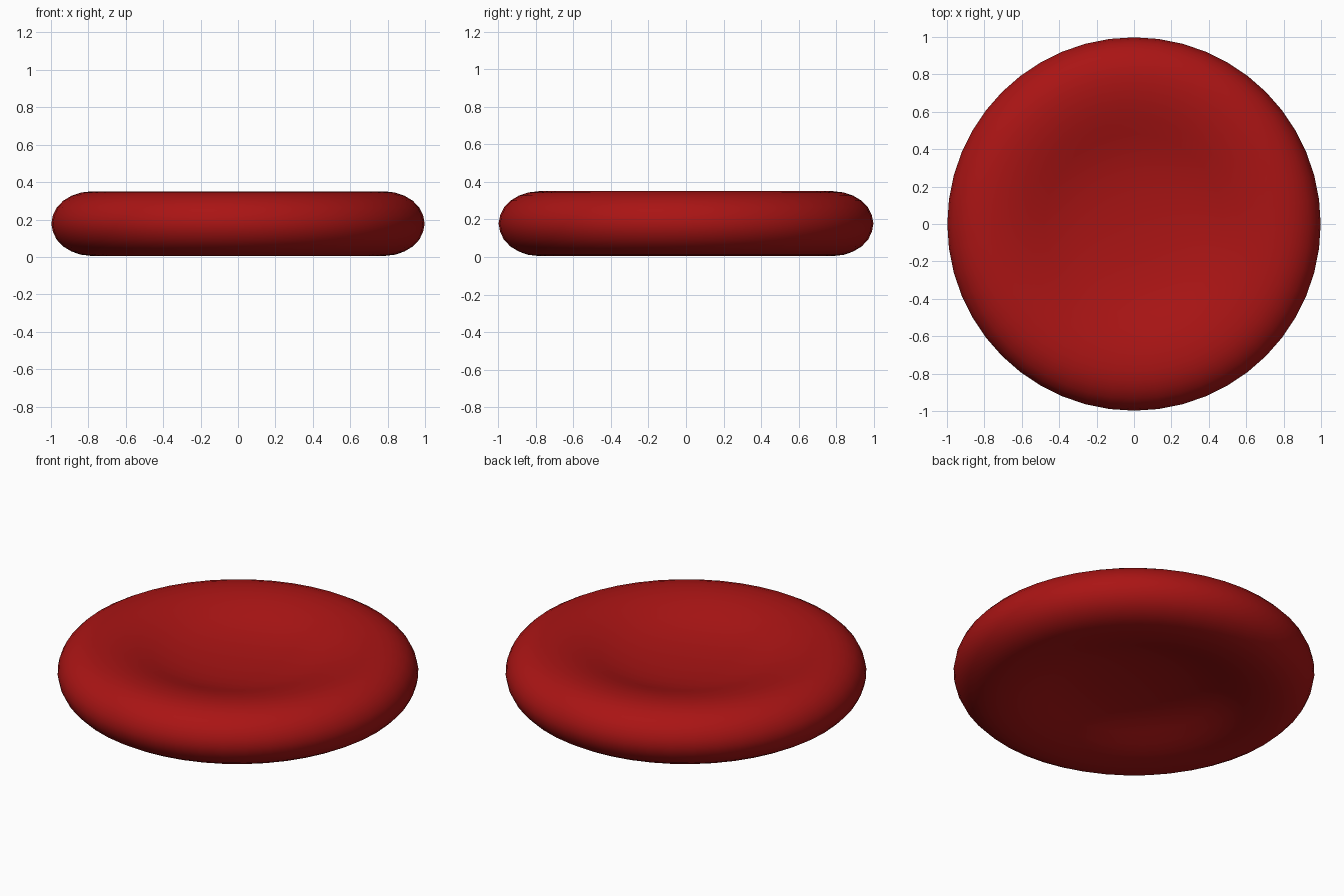
import bpy, bmesh, math

if "Cube" in bpy.data.objects:
    bpy.data.objects.remove(bpy.data.objects["Cube"])

MID = 0.178      # height of the middle plane
SEGMENTS = 48

# Half profile of the biconcave disc: (radius, half thickness)
upper = [(0.0, 0.048), (0.10, 0.050), (0.20, 0.056), (0.30, 0.068),
         (0.40, 0.088), (0.48, 0.112), (0.56, 0.138), (0.64, 0.159),
         (0.71, 0.170), (0.78, 0.173), (0.84, 0.166), (0.89, 0.149),
         (0.935, 0.122), (0.97, 0.085), (0.99, 0.043), (0.998, 0.0)]
profile = upper + [(r, -z) for r, z in reversed(upper[:-1])]

# Disc body: spin the mirrored profile round the z axis
bm = bmesh.new()
verts = [bm.verts.new((r, 0, MID + z)) for r, z in profile]
edges = [bm.edges.new(pair) for pair in zip(verts, verts[1:])]
bmesh.ops.spin(bm, geom=verts + edges, cent=(0, 0, 0), axis=(0, 0, 1),
               angle=math.tau, steps=SEGMENTS, use_merge=False)
bmesh.ops.remove_doubles(bm, verts=bm.verts, dist=0.0005)
bmesh.ops.recalc_face_normals(bm, faces=bm.faces)
for face in bm.faces:
    face.smooth = True

mesh = bpy.data.meshes.new("biconcave_disc")
bm.to_mesh(mesh)
bm.free()
disc = bpy.data.objects.new("biconcave_disc", mesh)
bpy.context.collection.objects.link(disc)

# Dark red surface
red = bpy.data.materials.new("dark_red")
red.diffuse_color = (0.40, 0.007, 0.007, 1)
red.use_nodes = True
red.node_tree.nodes["Principled BSDF"].inputs["Base Color"].default_value = red.diffuse_color
mesh.materials.append(red)
